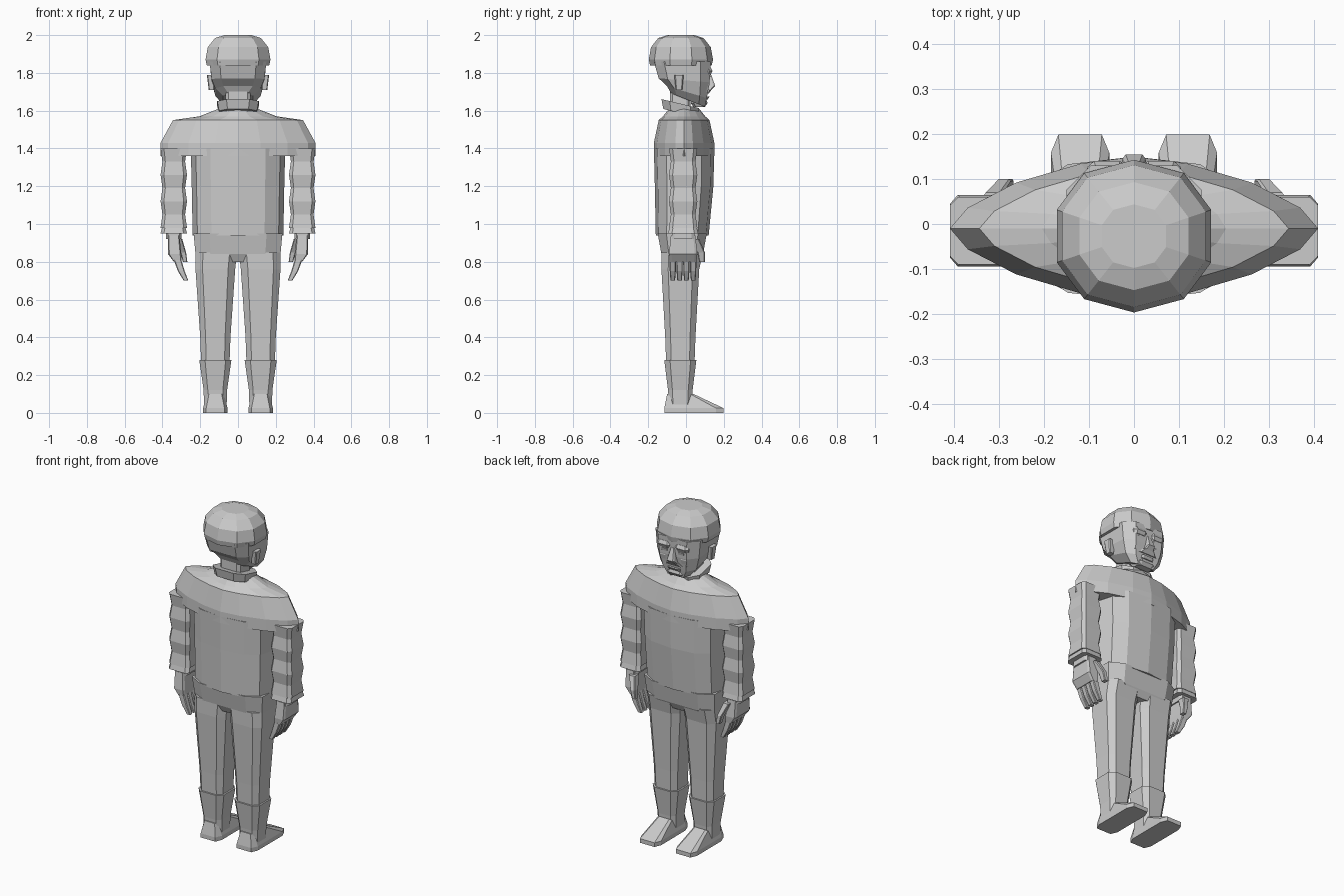
import bpy
import bmesh
from math import sin, cos, pi, copysign, radians

cube = bpy.data.objects.get("Cube")
if cube:
    bpy.data.objects.remove(cube, do_unlink=True)

grey = bpy.data.materials.new("plain_grey")
grey.use_nodes = True
shade = (0.6, 0.6, 0.6, 1)
grey.diffuse_color = shade
grey.node_tree.nodes["Principled BSDF"].inputs["Base Color"].default_value = shade


def rounded(value, squareness):
    """Superellipse coordinate for one sine or cosine."""
    return copysign(abs(value) ** (2 / squareness), value)


def make_ring(x, y, z, half_width, half_depth, sides, squareness, turn, tilt):
    """Faceted superellipse outline that reaches its full width; tilt slopes it along y."""
    angles = [(step + turn) * 2 * pi / sides for step in range(sides)]
    across = [rounded(cos(angle), squareness) for angle in angles]
    along = [rounded(sin(angle), squareness) for angle in angles]
    widest, deepest = max(across), max(along)
    ring = []
    for u, v in zip(across, along):
        py = y + half_depth * v / deepest
        ring.append((x + half_width * u / widest, py, z + tilt * py))
    return ring


def tube(name, *sections, sides=8, squareness=6, turn=0.5, tilts=None, mirror=False):
    """Skin a closed solid over sections given as x, y, z, half width, half depth."""
    bm = bmesh.new()
    tilts = tilts or [0] * len(sections)
    loops = []
    for section, tilt in zip(sections, tilts):
        ring = make_ring(*section, sides, squareness, turn, tilt)
        loops.append([bm.verts.new(point) for point in ring])
    for low, high in zip(loops, loops[1:]):
        for i in range(sides):
            j = (i + 1) % sides
            bm.faces.new((low[i], low[j], high[j], high[i]))
    bm.faces.new(loops[0][::-1])
    bm.faces.new(loops[-1])
    bmesh.ops.recalc_face_normals(bm, faces=bm.faces[:])
    mesh = bpy.data.meshes.new(name)
    bm.to_mesh(mesh)
    bm.free()
    mesh.materials.append(grey)
    part = bpy.data.objects.new(name, mesh)
    bpy.context.collection.objects.link(part)
    if mirror:
        part.modifiers.new("Mirror", "MIRROR")


def pair(name, *sections, **shape):
    """The same solid on both sides of the figure."""
    tube(name, *sections, mirror=True, **shape)


# Jacket body and the lens-shaped shoulders
tube("jacket_body", (0, -0.02, 0.94, 0.24, 0.14), (0, -0.01, 1.2, 0.245, 0.155),
     (0, -0.01, 1.4, 0.25, 0.16), sides=12, squareness=2.6, turn=0)
shoulder_width, shoulder_depth = 0.41, 0.16
shoulder_rings = []
for height, wide, deep in ((1.36, 1, 1), (1.43, 1, 1), (1.55, 0.84, 0.84),
                           (1.57, 0.5, 0.7), (1.61, 0.25, 0.5)):
    shoulder_rings.append((0, -0.01, height, shoulder_width * wide, shoulder_depth * deep))
tube("shoulders", *shoulder_rings, sides=16, squareness=1.55, turn=0)

# Sleeves puffed at every second ring, with a flared hem
arm_x, arm_y = 0.34, -0.015
sleeve_rings = []
for step in range(7):
    puff = 0.005 * (-1) ** step
    sleeve_rings.append((arm_x, arm_y, 0.98 + step * 0.07, 0.065 + puff, 0.07 + puff))
pair("sleeve", *sleeve_rings)
pair("sleeve_hem", (arm_x, arm_y, 0.95, 0.07, 0.08), (arm_x, arm_y, 0.99, 0.06, 0.07))

# Hands with curled fingers and forward thumbs
pair("wrist", (arm_x, arm_y, 0.92, 0.04, 0.06), (arm_x, arm_y, 0.97, 0.04, 0.06))
pair("palm", (0.32, arm_y, 0.8, 0.02, 0.07), (0.335, arm_y, 0.84, 0.035, 0.075),
     (arm_x, arm_y, 0.94, 0.03, 0.065), squareness=9)
for index, finger in enumerate(("little", "ring", "middle", "index")):
    knuckle = -0.07 + index * 0.036
    pair(finger + "_finger", (0.275, knuckle, 0.7, 0.012, 0.012),
         (0.3, knuckle, 0.75, 0.018, 0.016), (0.32, knuckle, 0.81, 0.02, 0.017))
pair("thumb", (0.28, 0.085, 0.8, 0.012, 0.015), (0.29, 0.08, 0.85, 0.015, 0.02),
     (0.315, 0.045, 0.92, 0.02, 0.025))

# Trousers, boots and feet
tube("hips", (0, -0.02, 0.8, 0.12, 0.09), (0, -0.02, 0.84, 0.225, 0.11),
     (0, -0.02, 0.95, 0.235, 0.13), squareness=4)
leg_x, leg_y = 0.12, -0.03
pair("trouser_leg", (leg_x, leg_y, 0.26, 0.075, 0.075), (leg_x, leg_y, 0.4, 0.08, 0.08),
     (leg_x, leg_y, 0.76, 0.105, 0.1), (0.115, -0.02, 0.85, 0.11, 0.11), squareness=4)
pair("boot_shaft", (leg_x, leg_y, 0.04, 0.06, 0.06), (leg_x, leg_y, 0.12, 0.062, 0.065),
     (leg_x, leg_y, 0.28, 0.085, 0.085), squareness=4)
toe_y, foot_width, foot_length = 0.042, 0.065, 0.157
sole = (leg_x, toe_y, 0, foot_width, foot_length)
welt = (leg_x, toe_y, 0.025, foot_width, foot_length)
pair("foot", sole, welt, (leg_x, leg_y, 0.1, 0.045, 0.07))

# Neck and tilted collar
tube("neck", (0, leg_y, 1.56, 0.07, 0.055), (0, leg_y, 1.74, 0.065, 0.055))
tube("collar", (0, leg_y, 1.58, 0.1, 0.09), (0, leg_y, 1.63, 0.11, 0.1),
     squareness=3, tilts=(-0.24, -0.24))

# Head with a slanted jaw
tube("head", (0, 0.01, 1.66, 0.08, 0.09), (0, 0.005, 1.7, 0.12, 0.105),
     (0, -0.01, 1.76, 0.14, 0.135), (0, -0.02, 1.86, 0.15, 0.15),
     squareness=4, tilts=(-0.4, -0.3, -0.08, 0))

# Domed cap following an arc
cap_y, cap_width, cap_depth = -0.027, 0.172, 0.17
cap_rings = [(0, cap_y, 1.84, cap_width * 0.96, cap_depth * 0.96)]
for degrees in (0, 30, 60, 80):
    arc = radians(degrees)
    shrink = cos(arc) ** 0.5
    cap_rings.append((0, cap_y, 1.87 + 0.13 * sin(arc) / sin(radians(80)),
                      cap_width * shrink, cap_depth * shrink))
tube("cap", *cap_rings, sides=10, squareness=2.2)

# Ears and facial features
pair("ear", (0.14, -0.037, 1.71, 0.015, 0.017), (0.145, -0.037, 1.79, 0.02, 0.025))
tube("nose", (0, 0.11, 1.71, 0.03, 0.025), (0, 0.12, 1.73, 0.025, 0.035),
     (0, 0.11, 1.8, 0.012, 0.02))
pair("brow", (0.06, 0.1, 1.79, 0.04, 0.03), (0.06, 0.1, 1.81, 0.045, 0.04),
     (0.06, 0.1, 1.83, 0.04, 0.03), squareness=4)
pair("eye", (0.055, 0.1, 1.765, 0.025, 0.025), (0.055, 0.1, 1.785, 0.025, 0.03))
pair("cheek", (0.07, 0.08, 1.7, 0.025, 0.035), (0.07, 0.08, 1.74, 0.03, 0.045),
     (0.07, 0.08, 1.76, 0.025, 0.04), squareness=4)
tube("moustache", (0, 0.1, 1.69, 0.065, 0.02), (0, 0.1, 1.71, 0.04, 0.035))
tube("lower_lip", (0, 0.09, 1.66, 0.04, 0.025), (0, 0.09, 1.675, 0.04, 0.035))
tube("chin", (0, 0.07, 1.62, 0.05, 0.03), (0, 0.07, 1.64, 0.06, 0.045),
     (0, 0.07, 1.66, 0.045, 0.038), squareness=4)
